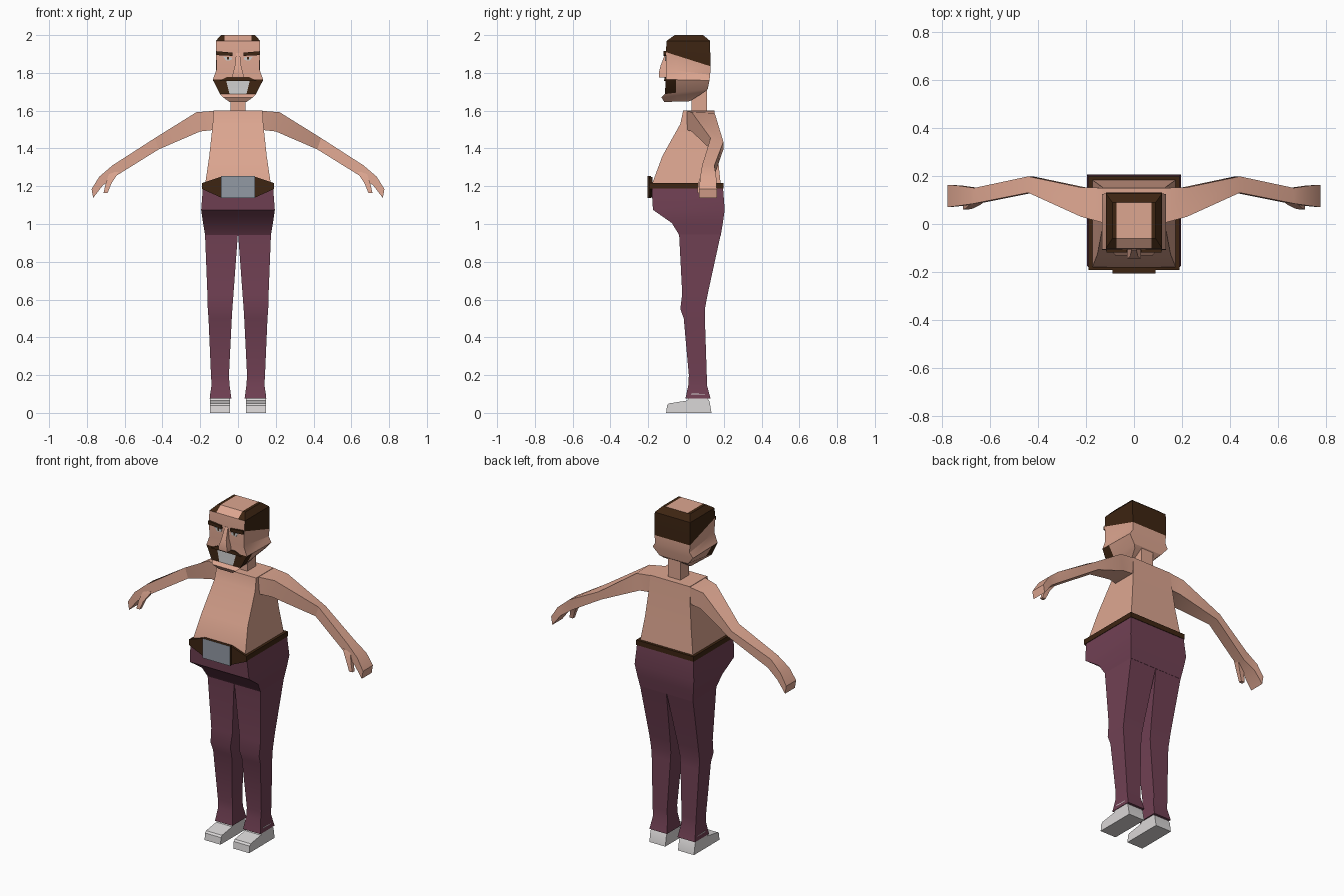
import bpy, bmesh, math

if "Cube" in bpy.data.objects:
    bpy.data.objects.remove(bpy.data.objects["Cube"])


def material(name, r, g, b):
    m = bpy.data.materials.new(name)
    m.diffuse_color = (r, g, b, 1)
    m.use_nodes = True
    m.node_tree.nodes["Principled BSDF"].inputs["Base Color"].default_value = m.diffuse_color
    return m


SKIN = material("skin", 0.72, 0.38, 0.28)
HAIR = material("dark_brown", 0.047, 0.018, 0.006)
PURPLE = material("plum_cloth", 0.165, 0.052, 0.088)
STEEL = material("buckle_grey", 0.29, 0.32, 0.37)
WHITE = material("tooth_white", 0.6, 0.6, 0.6)
SHOE = material("shoe_white", 0.7, 0.68, 0.68)


def finish(name, bm, mats, angle=30):
    bmesh.ops.recalc_face_normals(bm, faces=bm.faces)
    me = bpy.data.meshes.new(name)
    bm.to_mesh(me)
    bm.free()
    for m in mats:
        me.materials.append(m)
    ob = bpy.data.objects.new(name, me)
    bpy.context.collection.objects.link(ob)
    bpy.ops.object.select_all(action='DESELECT')
    ob.select_set(True)
    bpy.context.view_layer.objects.active = ob
    bpy.ops.object.shade_smooth_by_angle(angle=math.radians(angle))
    return ob


def loft(name, rings, mats, rule=None, caps=None, side=1):
    """Skin rings of points; rule(band, column) picks the material."""
    bm = bmesh.new()
    vs = [[bm.verts.new((x * side, y, z)) for x, y, z in r] for r in rings]
    n = len(rings[0])
    for i in range(len(vs) - 1):
        for k in range(n):
            j = (k + 1) % n
            f = bm.faces.new((vs[i][k], vs[i][j], vs[i + 1][j], vs[i + 1][k]))
            f.material_index = rule(i, k) if rule else 0
    bm.faces.new(vs[0])
    for idx, mi in caps or [(range(n), 0)]:
        bm.faces.new([vs[-1][q] for q in idx]).material_index = mi
    return finish(name, bm, mats)


def rect(z, x0, x1, f, b):
    return [(x0, f, z), (x1, f, z), (x1, b, z), (x0, b, z)]


def box(name, x, y, z, mats, side=1, rule=None):
    return loft(name, [rect(q, *x, *y) for q in z], mats, rule, side=side)


# Torso with heavy belly, and neck
loft("torso", [rect(z, -w, w, f, b) for z, w, f, b in [
    (1.18, .177, -.183, .186), (1.217, .173, -.178, .183),
    (1.36, .152, -.125, .168), (1.53, .134, -.03, .155),
    (1.60, .13, -.015, .15)]], [SKIN])
box("neck", (-.04, .04), (.03, .11), (1.58, 1.78), [SKIN])

# Trouser seat with overhanging front
loft("trouser_hips", [rect(z, -w, w, f, b) for z, w, f, b in [
    (.94, .174, -.035, .184), (1.005, .185, -.075, .195),
    (1.075, .195, -.175, .205), (1.19, .186, -.182, .196)]], [PURPLE])

# Belt: thin band, flared front panel, plate buckle
box("belt_band", (-.189, .189), (-.186, .199), (1.187, 1.217), [HAIR])
panel = [(-.19, 1.185), (-.09, 1.14), (.09, 1.14), (.19, 1.185),
         (.19, 1.217), (.09, 1.25), (-.09, 1.25), (-.19, 1.217)]
loft("belt_front", [[(x, y, z) for x, z in panel] for y in (-.192, -.178)], [HAIR])
box("buckle", (-.09, .09), (-.205, -.186), (1.138, 1.255), [HAIR, STEEL],
    rule=lambda i, k: 1 if k == 0 else 0)

# Legs, shoes, arms, thumbs: one per side
shoe = [(-.105, 0), (.135, 0), (.125, .06), (.1, .1), (.03, .103),
        (.005, .065), (-.09, .05), (-.1, .04)]
for s, tag in ((1, "right"), (-1, "left")):
    loft("leg_" + tag, [rect(*r) for r in [
        (.955, 0, .175, -.037, .186), (.63, .024, .162, -.02, .115),
        (.55, .03, .16, -.03, .1), (.5, .033, .156, -.012, .1),
        (.2, .048, .143, .015, .11), (.15, .045, .14, .013, .11),
        (.075, .035, .15, -.003, .13)]], [PURPLE], side=s)
    loft("shoe_" + tag, [[(x, y, z) for y, z in shoe] for x in (.042, .147)],
         [SHOE], side=s)
    # arm rings: x, front y, back y, bottom z, top z, lean of the lower edge
    loft("arm_" + tag, [[(x - d, f, lo), (x, f, hi), (x, b, hi - t), (x - d, b, lo)]
         for x, f, b, lo, hi, d, t in [
        (.11, .0, .15, 1.5, 1.6, 0, 0), (.22, .03, .152, 1.49, 1.592, .02, .005),
        (.44, .13, .198, 1.395, 1.455, .02, .02),
        (.665, .085, .15, 1.255, 1.31, .02, .0),
        (.735, .075, .16, 1.205, 1.25, .02, 0),
        (.775, .07, .163, 1.138, 1.185, .008, 0)]], [SKIN], side=s)
    loft("thumb_" + tag, [rect(*r) for r in [
        (1.275, .63, .68, .085, .12), (1.215, .67, .70, .064, .09),
        (1.165, .69, .712, .06, .08)]], [SKIN], side=s)


# Head: ring = front z, back z, half width, column x, front, mid and back y
def head_ring(zf, zb, w, c, f, m, b):
    zm = zf + (zb - zf) * (m - f) / (b - f)
    return [(-w, f, zf), (-c, f, zf), (c, f, zf), (w, f, zf), (w, m, zm),
            (w, b, zb), (c, b, zb), (-c, b, zb), (-w, b, zb), (-w, m, zm)]


def head_rule(band, k):
    if band == 2:                       # beard around the teeth
        return 2 if k == 1 else 1 if k in (0, 2, 3, 9) else 0
    if band == 5:                       # hair on sides and back
        return 1 if k >= 3 else 0
    if band == 6:                       # bald middle strip
        return 0 if k == 1 else 1
    return 0


loft("head", [head_ring(*r) for r in [
    (1.646, 1.65, .045, .03, -.115, -.04, .02),
    (1.67, 1.70, .078, .04, -.13, -.05, .1),
    (1.688, 1.715, .095, .045, -.112, -.052, .115),
    (1.765, 1.76, .133, .064, -.107, -.052, .124),
    (1.82, 1.79, .113, .05, -.107, -.052, .128),
    (1.91, 1.835, .117, .072, -.107, -.05, .13),
    (1.97, 1.97, .117, .072, -.102, -.05, .127),
    (2.0, 2.0, .09, .072, -.06, -.03, .09)]],
    [SKIN, HAIR, WHITE], head_rule,
    [((1, 2, 6, 7), 0), ((2, 3, 4, 5, 6), 1), ((0, 1, 7, 8, 9), 1)])

# Face details
loft("nose", [rect(*r) for r in [
    (1.775, -.03, .03, -.143, -.09), (1.8, -.027, .027, -.144, -.09),
    (1.84, -.016, .016, -.134, -.09), (1.905, -.01, .01, -.109, -.09)]], [SKIN])
loft("moustache", [rect(1.757, -.1, .1, -.116, -.1),
                   rect(1.778, -.06, .06, -.114, -.1)], [HAIR])
for s, tag in ((1, "right"), (-1, "left")):
    brow = [(.028, 1.89), (.115, 1.894), (.115, 1.915), (.03, 1.907)]
    loft("eyebrow_" + tag, [[(x, y, z) for x, z in brow] for y in (-.118, -.1)],
         [HAIR], side=s)
    eye = [(.035, 1.868), (.062, 1.864), (.078, 1.886), (.03, 1.882)]
    loft("eye_" + tag, [[(x, y, z) for x, z in eye] for y in (-.11, -.103)],
         [WHITE], side=s)
    box("pupil_" + tag, (.048, .058), (-.112, -.106), (1.87, 1.884), [HAIR], side=s)
